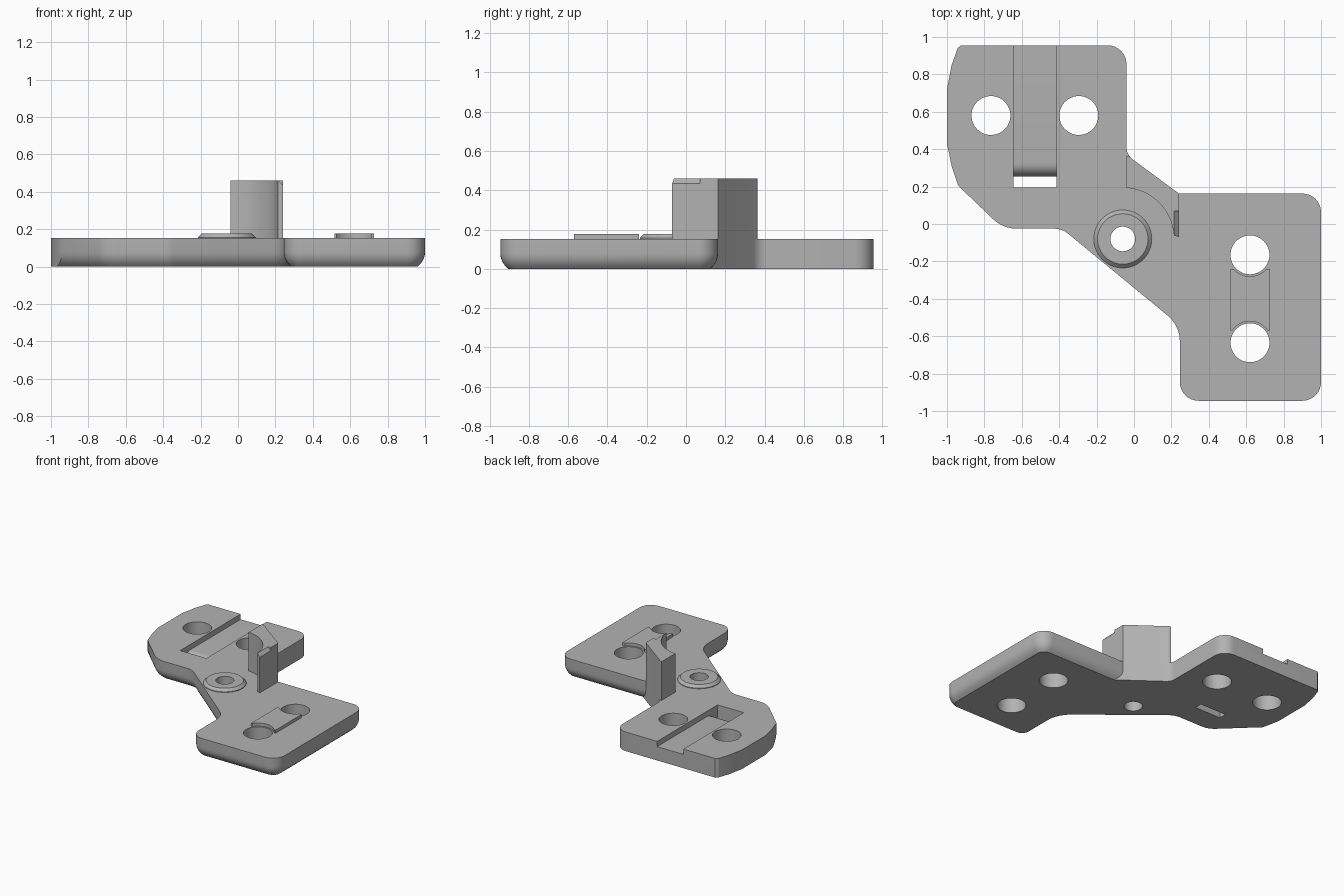
import bpy, bmesh, math
from mathutils import Vector
from mathutils.geometry import intersect_line_line_2d, intersect_line_line

if "Cube" in bpy.data.objects:
    bpy.data.objects.remove(bpy.data.objects["Cube"])

grey = bpy.data.materials.new("plain_grey")
grey.use_nodes = True
colour = (0.45, 0.45, 0.45, 1)
grey.diffuse_color = colour
grey.node_tree.nodes["Principled BSDF"].inputs["Base Color"].default_value = colour

THICK = 0.152
BOSS = (-0.06, -0.08)


def rounded(corners, steps=8):
    """Outline from (x, y, radius) corners, each rounded by an arc."""
    out = []
    for i, (x, y, r) in enumerate(corners):
        p = Vector((x, y))
        if r == 0:
            out.append(p)
            continue
        a = (Vector(corners[i - 1][:2]) - p).normalized()
        b = (Vector(corners[(i + 1) % len(corners)][:2]) - p).normalized()
        half = a.angle(b) / 2
        centre = p + (a + b).normalized() * r / math.sin(half)
        start = p + a * r / math.tan(half) - centre
        end = p + b * r / math.tan(half) - centre
        sweep = start.angle_signed(end)
        for k in range(steps + 1):
            t = -sweep * k / steps
            out.append(centre + Vector((start.x * math.cos(t) - start.y * math.sin(t),
                                        start.x * math.sin(t) + start.y * math.cos(t))))
    return out


def circle(centre, r, n=48):
    return [Vector((centre[0] + r * math.cos(2 * math.pi * k / n),
                    centre[1] + r * math.sin(2 * math.pi * k / n))) for k in range(n)]


def loft(name, rings):
    """Solid through rings of 3D points, listed bottom to top."""
    bm = bmesh.new()
    loops = [[bm.verts.new(p) for p in ring] for ring in rings]
    n = len(loops[0])
    for low, high in zip(loops, loops[1:]):
        for i in range(n):
            j = (i + 1) % n
            bm.faces.new((low[i], low[j], high[j], high[i]))
    bm.faces.new(loops[0][::-1])
    bm.faces.new(loops[-1])
    bmesh.ops.recalc_face_normals(bm, faces=bm.faces)
    mesh = bpy.data.meshes.new(name)
    bm.to_mesh(mesh)
    bm.free()
    obj = bpy.data.objects.new(name, mesh)
    bpy.context.collection.objects.link(obj)
    obj.data.materials.append(grey)
    return obj


def prism(name, outline, z0, z1):
    return loft(name, [[(p[0], p[1], z) for p in outline] for z in (z0, z1)])


def box(name, x0, x1, y0, y1, z0, z1):
    return prism(name, [(x0, y0), (x1, y0), (x1, y1), (x0, y1)], z0, z1)


def cut(obj, cutter):
    mod = obj.modifiers.new("cut", "BOOLEAN")
    mod.operation, mod.solver, mod.object = "DIFFERENCE", "EXACT", cutter
    bpy.context.view_layer.objects.active = obj
    bpy.ops.object.modifier_apply(modifier=mod.name)
    bpy.data.objects.remove(cutter)


def inset(outline, dist):
    """Move the front and right-hand edges of a clockwise outline inward."""
    lines = []
    for i, p in enumerate(outline):
        q = outline[(i + 1) % len(outline)]
        d = (q - p).normalized()
        shift = Vector((d.y, -d.x)) * (dist if (p.y + q.y) / 2 < 0.19 else 0)
        lines.append((p + shift, d, shift))
    out = []
    for i, p in enumerate(outline):
        (a, da, sa), (b, db, sb) = lines[i - 1], lines[i]
        det = da.cross(db)
        out.append(a + da * ((b - a).cross(db) / det) if abs(det) > 0.01 else p + (sa + sb) / 2)
    return out


# Plate: two lobes joined by a slanted neck, rounded under its front edges
outline = rounded([
    (0.24, 0.163, 0), (1, 0.163, 0.1), (1, -0.945, 0.1), (0.245, -0.945, 0.1),
    (0.245, -0.543, 0.18), (-0.385, -0.025, 0.12), (-0.7, -0.025, 0.18),
    (-0.94, 0.205, 0), (-0.975, 0.31, 0), (-1, 0.43, 0), (-1, 0.72, 0),
    (-0.975, 0.85, 0), (-0.943, 0.94, 0), (-0.925, 0.955, 0),
    (-0.04, 0.955, 0.1), (-0.04, 0.37, 0.08)])
rings = []
ROUND, DEPTH = 0.1, 0.08
for k in range(6):
    z = DEPTH * k / 5
    d = ROUND - math.sqrt(ROUND ** 2 - (DEPTH - z) ** 2)
    rings.append([(p.x, p.y, z) for p in inset(outline, d)])
rings.append([(p.x, p.y, THICK) for p in outline])
plate = loft("plate", rings)

# Mounting holes
holes = [(-0.765, 0.58), (-0.295, 0.58), (0.62, -0.165), (0.62, -0.635)]
for c in holes:
    cut(plate, prism("hole_cutter", circle(c, 0.104), -0.1, 0.3))

# Strap channel: shallow floor that rolls down into a slot
FLOOR, ROLL = 0.11, 0.07
profile = [(1.1, 0.3), (0.195, 0.3), (0.195, -0.1), (0.255, -0.1)]
for k in range(9):
    t = math.pi / 2 * k / 8
    profile.append((0.255 + ROLL * (1 - math.cos(t)), FLOOR - ROLL * (1 - math.sin(t))))
profile.append((1.1, FLOOR))
cut(plate, loft("channel_cutter", [[(x, y, z) for y, z in profile] for x in (-0.645, -0.415)]))

# Raised boss with a chamfered rim
boss = loft("boss", [[(p.x, p.y, z) for p in circle(BOSS, r)]
                     for r, z in ((0.155, 0.14), (0.155, 0.157), (0.135, 0.177))])
for part in (plate, boss):
    cut(part, prism("bore_cutter", circle(BOSS, 0.066), -0.1, 0.3))

# Raised pad between the right-hand holes
pad = box("pad", 0.515, 0.728, -0.57, -0.24, 0.14, 0.177)
for c in holes[2:]:
    cut(pad, prism("pad_cutter", circle(c, 0.115), 0, 0.3))

# Curved stop post, hollowed around the boss
corner = [p for p in outline[-9:] if p.y < 0.365]
arc = [(BOSS[0] + 0.274 * math.cos(t), BOSS[1] + 0.274 * math.sin(t))
       for t in [math.radians(4 + 82 * k / 16) for k in range(17)]]
post = prism("stop_post", [(-0.04, 0.365)] + corner + [(0.24, 0.163), (0.24, -0.07)] + arc,
             THICK, 0.46)
# Chamfered lip on the post tip
lip = [(0.213, 0.462), (0.242, 0.433), (0.3, 0.433), (0.3, 0.5), (0.213, 0.5)]
cut(post, loft("lip_cutter", [[(x, y, z) for x, z in lip] for y in (-0.2, 0.07)]))

for obj in (plate, boss, pad, post):
    bpy.ops.object.select_all(action="DESELECT")
    obj.select_set(True)
    bpy.context.view_layer.objects.active = obj
    bpy.ops.object.shade_smooth_by_angle(angle=math.radians(30))
